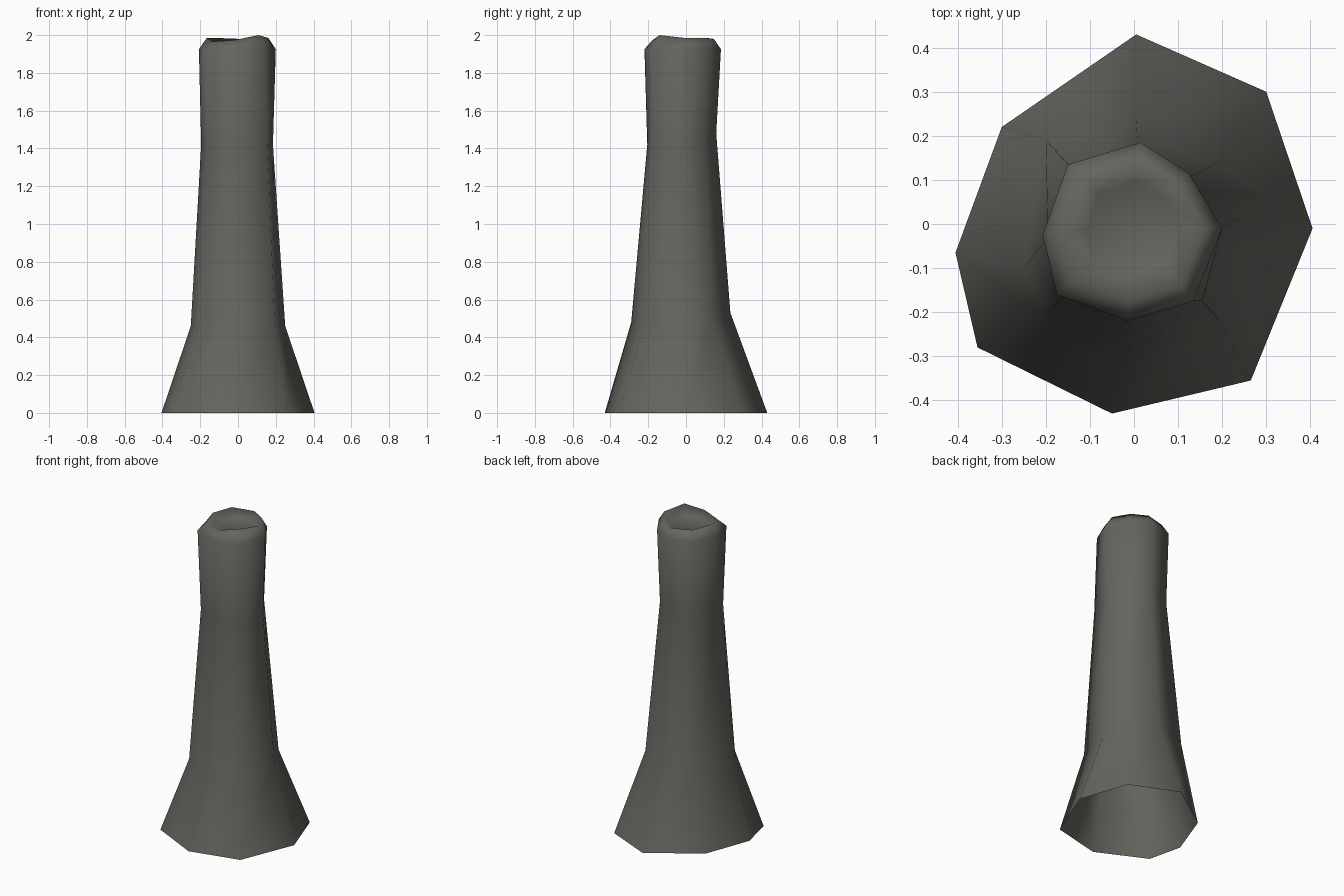
import bpy, bmesh

if "Cube" in bpy.data.objects:
    bpy.data.objects.remove(bpy.data.objects["Cube"])

# Eight-sided cross-sections of the trunk, each point x, y
FOOT = [(0.005, .43), (.30, .30), (.405, -.01), (.265, -.355),
        (-.05, -.43), (-.355, -.28), (-.405, -.065), (-.30, .22)]
FLARE = [(0.005, .235), (.19, .14), (.25, .015), (.195, -.22),
         (-.015, -.29), (-.20, -.21), (-.25, -.10), (-.20, .19)]
NECK = [(0.01, .16), (.115, .10), (.185, -.01), (.155, -.175),
        (-.02, -.205), (-.155, -.155), (-.195, -.03), (-.14, .125)]
LIP = [(0.015, .185), (.125, .115), (.20, -.01), (.135, -.175),
       (-.015, -.22), (-.175, -.16), (-.207, -.025), (-.15, .135)]
RIM_Z = [1.98, 1.985, 1.985, 2.0, 1.975, 1.965, 1.985, 1.985]


def ring(bm, pts, heights, s=1.0):
    if not isinstance(heights, list):
        heights = [heights] * len(pts)
    return [bm.verts.new((x * s, y * s, z)) for (x, y), z in zip(pts, heights)]


bm = bmesh.new()
back_high = [.53, .50, .46, .47, .48, .47, .46, .50]
neck_z = [1.48, 1.46, 1.42, 1.42, 1.42, 1.42, 1.42, 1.46]
rings = [ring(bm, FOOT, 0),
         ring(bm, FLARE, back_high),
         ring(bm, NECK, neck_z),
         ring(bm, LIP, 1.925),
         ring(bm, LIP, RIM_Z, .80),     # rounded lip
         ring(bm, LIP, 1.95, .52)]      # shallow hollow
for a, b in zip(rings, rings[1:]):
    for i in range(8):
        j = (i + 1) % 8
        bm.faces.new((a[j], a[i], b[i], b[j]))
bm.faces.new(list(reversed(rings[-1])))  # hollow floor; foot stays open
for f in bm.faces:
    f.smooth = True

me = bpy.data.meshes.new("trunk")
bm.to_mesh(me)
bm.free()
trunk = bpy.data.objects.new("trunk", me)
bpy.context.collection.objects.link(trunk)

# Dark warm grey bark
mat = bpy.data.materials.new("dark grey bark")
mat.diffuse_color = (.13, .13, .115, 1)
mat.use_nodes = True
mat.node_tree.nodes["Principled BSDF"].inputs["Base Color"].default_value = mat.diffuse_color
me.materials.append(mat)
